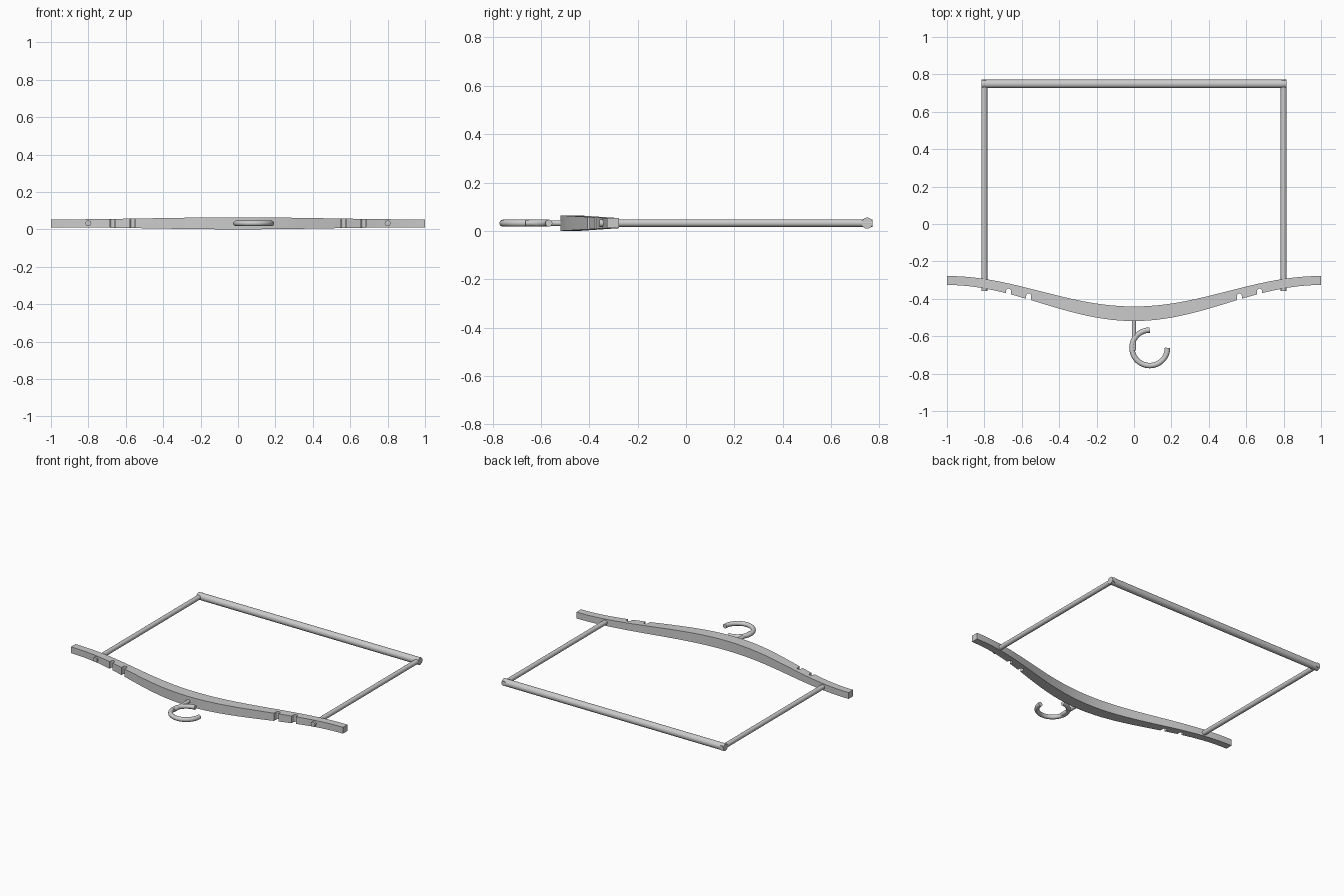
import bpy, bmesh, math
from mathutils import Vector

if "Cube" in bpy.data.objects:
    bpy.data.objects.remove(bpy.data.objects["Cube"])

ZC = 0.032  # mid height of the flat-lying hanger


def finish(bm, name):
    bmesh.ops.recalc_face_normals(bm, faces=bm.faces[:])
    me = bpy.data.meshes.new(name)
    bm.to_mesh(me)
    bm.free()
    ob = bpy.data.objects.new(name, me)
    bpy.context.collection.objects.link(ob)
    return ob


def smooth(ob):
    bpy.ops.object.select_all(action='DESELECT')
    ob.select_set(True)
    bpy.context.view_layer.objects.active = ob
    bpy.ops.object.shade_smooth_by_angle(angle=math.radians(35))


def loft(rings, name):
    """Skin a list of closed cross-sections and cap both ends."""
    bm = bmesh.new()
    vs = [[bm.verts.new(p) for p in ring] for ring in rings]
    n = len(vs[0])
    for a, b in zip(vs, vs[1:]):
        for i in range(n):
            j = (i + 1) % n
            bm.faces.new((a[i], a[j], b[j], b[i]))
    bm.faces.new(vs[0])
    bm.faces.new(vs[-1])
    return finish(bm, name)


def tube(path, r, name, sides=24):
    """Round tube along a path that lies in the z = ZC plane."""
    pts = [Vector((x, y, ZC)) for x, y in path]
    up, rings = Vector((0, 0, 1)), []
    for i, p in enumerate(pts):
        t = (pts[min(i + 1, len(pts) - 1)] - pts[max(i - 1, 0)]).normalized()
        side = t.cross(up)
        rings.append([p + r * (math.cos(a) * side + math.sin(a) * up)
                      for a in (2 * math.pi * k / sides for k in range(sides))])
    ob = loft(rings, name)
    smooth(ob)
    return ob


# Curved shoulder beam: rectangular section, thicker at the middle
rings = []
for i in range(49):
    x = -1 + 2 * i / 48
    f = (1 + math.cos(math.pi * x)) / 2
    hi, lo, h = -0.278 - 0.163 * f, -0.326 - 0.193 * f, 0.021 + 0.011 * f
    rings.append([(x, lo, ZC - h), (x, hi, ZC - h), (x, hi, ZC + h), (x, lo, ZC + h)])
beam = loft(rings, "shoulder_beam")

# Strap notches with rounded bottoms, cut into the outer edge
for s in (-1, 1):
    for cx, top in ((0.563, -0.371), (0.671, -0.345)):
        r = 0.0135
        prof = [(s * cx + r * math.cos(a), top - r + r * math.sin(a))
                for a in (math.pi * k / 10 for k in range(11))]
        prof += [(s * cx - r, -0.5), (s * cx + r, -0.5)]
        cutter = loft([[(x, y, z) for x, y in prof] for z in (-0.05, 0.12)], "notch_cutter")
        cutter.hide_render = True
        mod = beam.modifiers.new("notch", 'BOOLEAN')
        mod.operation, mod.solver, mod.object = 'DIFFERENCE', 'EXACT', cutter
        bpy.context.view_layer.objects.active = beam
        bpy.ops.object.modifier_apply(modifier=mod.name)
        bpy.data.objects.remove(cutter)
smooth(beam)

# Side rods pass through the beam and the trouser bar
for s, name in ((-1, "left_rod"), (1, "right_rod")):
    tube([(s * 0.8, -0.357), (s * 0.8, 0.772)], 0.0155, name)

# Trouser bar
tube([(-0.815, 0.749), (0.815, 0.749)], 0.023, "trouser_bar")

# Hook: straight stem and three-quarter ring
tube([(0, -0.5), (0, -0.675)], 0.012, "hook_stem")
arc = [math.radians(90 + 270 * k / 36) for k in range(37)]
tube([(0.084 + 0.095 * math.cos(a), -0.662 + 0.095 * math.sin(a)) for a in arc],
     0.0145, "hook_ring", 16)
